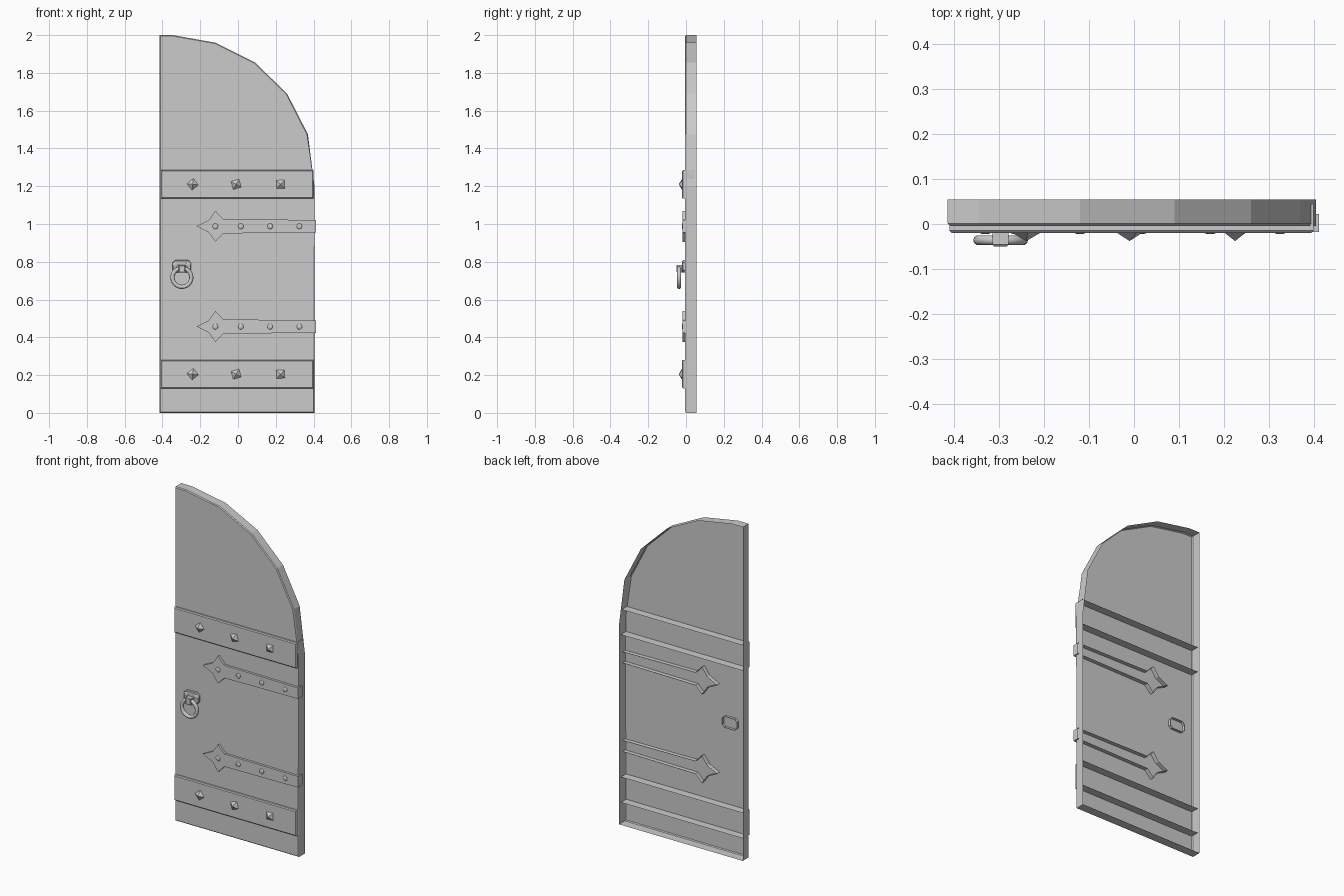
import bpy, bmesh, math
from mathutils import Matrix, Vector

cube = bpy.data.objects.get("Cube")
if cube:
    bpy.data.objects.remove(cube, do_unlink=True)

grey = bpy.data.materials.new("plain grey")
grey.use_nodes = True
grey.diffuse_color = (0.6, 0.6, 0.6, 1)
grey.node_tree.nodes["Principled BSDF"].inputs["Base Color"].default_value = (0.6, 0.6, 0.6, 1)


def finish(name, bm, smooth=False):
    mesh = bpy.data.meshes.new(name)
    for f in bm.faces:
        f.smooth = smooth
    bm.to_mesh(mesh)
    bm.free()
    mesh.materials.append(grey)
    obj = bpy.data.objects.new(name, mesh)
    bpy.context.collection.objects.link(obj)
    return obj


def shell(name, outline, front, back, bevel=0.0):
    """Front sheet with side walls running back, open behind."""
    bm = bmesh.new()
    a = [bm.verts.new((x, front, z)) for x, z in outline]
    b = [bm.verts.new((x, back, z)) for x, z in outline]
    face = bm.faces.new(a)
    for i in range(len(a)):
        j = (i + 1) % len(a)
        bm.faces.new((a[j], a[i], b[i], b[j]))
    if bevel:
        bmesh.ops.bevel(bm, geom=list(face.edges), offset=bevel, segments=1,
                        affect='EDGES', profile=0.5)
    return finish(name, bm)


def rect(x0, x1, z0, z1):
    return [(x0, z0), (x1, z0), (x1, z1), (x0, z1)]


def stud(name, x, z, front, turn):
    # Four-sided spike pointing forward
    bm = bmesh.new()
    place = (Matrix.Translation((x, front - 0.009, z)) @ Matrix.Rotation(turn, 4, 'Y')
             @ Matrix.Rotation(math.pi / 2, 4, 'X'))
    bmesh.ops.create_cone(bm, segments=4, radius1=0.031, radius2=0, depth=0.018,
                          cap_ends=False, matrix=place)
    return finish(name, bm)


def rivet(name, x, z, front):
    # Shallow dome
    bm = bmesh.new()
    place = Matrix.Translation((x, front, z)) @ Matrix.Diagonal((1, 0.3, 1, 1))
    bmesh.ops.create_uvsphere(bm, u_segments=10, v_segments=8, radius=0.015, matrix=place)
    return finish(name, bm, True)


# Arched door leaf, hollow behind
leaf = [(-0.415, 0), (0.405, 0), (0.405, 1.2), (0.37, 1.475), (0.26, 1.69),
        (0.09, 1.855), (-0.12, 1.96), (-0.345, 2.0), (-0.415, 2.0)]
shell("door_leaf", leaf, -0.004, 0.055, 0.005)

# Cross boards with spiked studs
for label, z in (("lower", 0.205), ("upper", 1.21)):
    shell(label + "_board", rect(-0.411, 0.4, z - 0.076, z + 0.076), -0.02, 0.045, 0.005)
    for i, (x, turn) in enumerate(((-0.24, 0.1), (-0.01, 0.5), (0.225, 0.75))):
        stud(f"{label}_stud_{i + 1}", x, z, -0.02, turn)

# Strap hinges with spear heads and rivets
half = [(-0.22, 0), (-0.155, -0.032), (-0.12, -0.082), (-0.078, -0.038), (0.412, -0.033)]
for label, z in (("lower", 0.457), ("upper", 0.988)):
    strap = [(x, z + h) for x, h in half] + [(x, z - h) for x, h in reversed(half[1:])]
    shell(label + "_hinge", strap, -0.018, 0.022)
    for i, x in enumerate((-0.12, 0.015, 0.17, 0.325)):
        rivet(f"{label}_rivet_{i + 1}", x, z, -0.018)

# Handle plate with clipped corners
cx, cz, w, h, c = -0.297, 0.776, 0.049, 0.033, 0.014
plate = [(cx - w + c, cz - h), (cx + w - c, cz - h), (cx + w, cz - h + c), (cx + w, cz + h - c),
         (cx + w - c, cz + h), (cx - w + c, cz + h), (cx - w, cz + h - c), (cx - w, cz - h + c)]
shell("handle_plate", plate, -0.02, 0.012, 0.004)
for i, x in enumerate((cx - 0.034, cx + 0.034)):
    rivet(f"handle_rivet_{i + 1}", x, cz + 0.01, -0.018).scale = (1, 1, 1)

# Lug holding the ring
shell("handle_lug", rect(cx - 0.018, cx + 0.018, 0.742, 0.782), -0.05, -0.01, 0.004)

# Pull ring
bpy.ops.mesh.primitive_torus_add(major_segments=24, minor_segments=10, major_radius=0.05,
                                 minor_radius=0.011, location=(cx, -0.036, 0.717),
                                 rotation=(math.pi / 2, 0, 0))
ring = bpy.context.object
ring.name = "pull_ring"
ring.data.materials.append(grey)
bpy.ops.object.shade_smooth()
